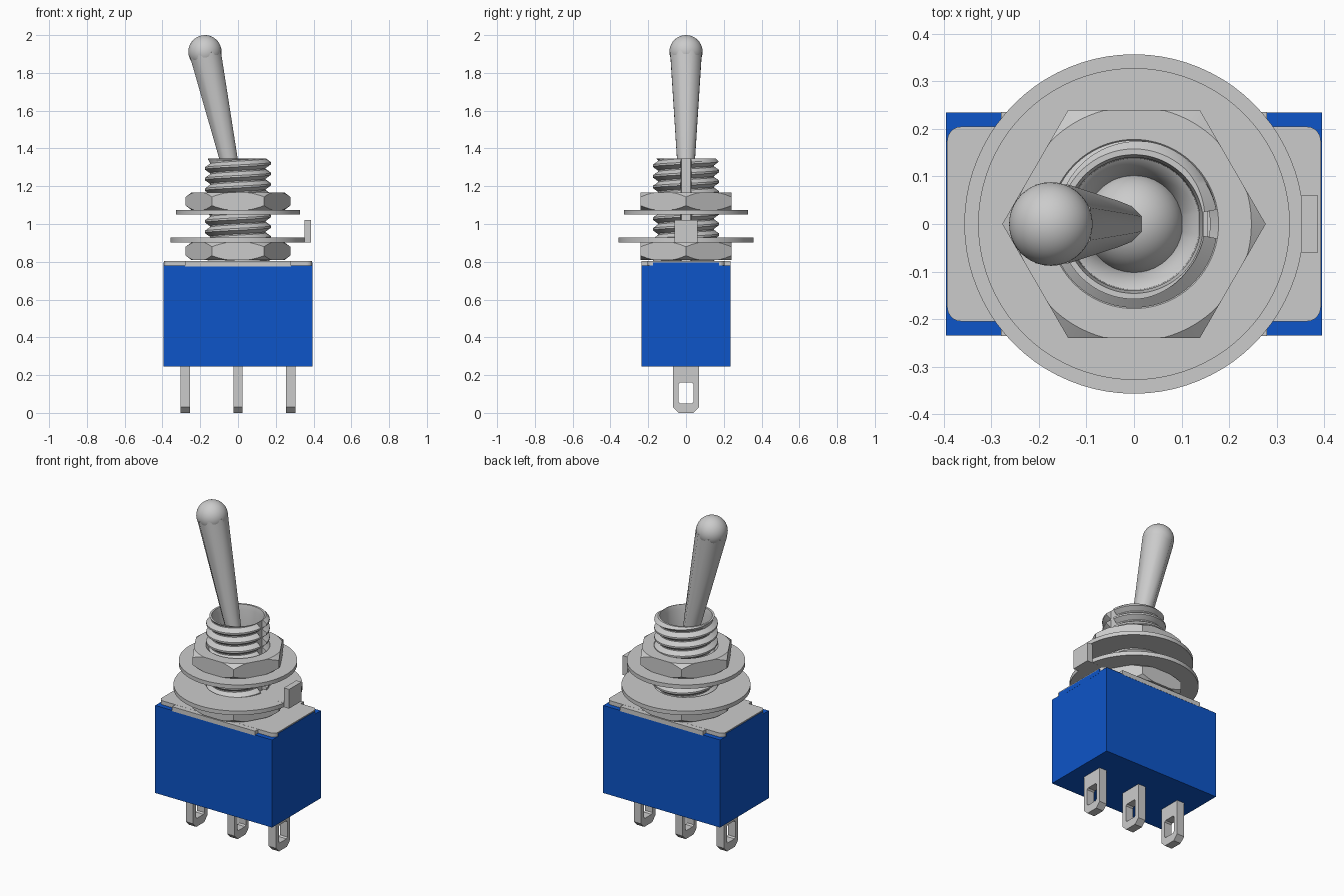
import bpy, bmesh
from math import pi, sin, cos, atan2, floor, radians
from mathutils import Matrix

if "Cube" in bpy.data.objects:
    bpy.data.objects.remove(bpy.data.objects["Cube"])


def finish(name, bm, smooth=None):
    bmesh.ops.remove_doubles(bm, verts=bm.verts, dist=1e-5)
    bmesh.ops.recalc_face_normals(bm, faces=bm.faces)
    me = bpy.data.meshes.new(name)
    bm.to_mesh(me)
    bm.free()
    ob = bpy.data.objects.new(name, me)
    bpy.context.collection.objects.link(ob)
    if smooth:
        bpy.ops.object.select_all(action='DESELECT')
        ob.select_set(True)
        bpy.context.view_layer.objects.active = ob
        bpy.ops.object.shade_smooth_by_angle(angle=radians(smooth))
    return ob


def grid(name, columns, wrap_rows=True, smooth=30, matrix=None):
    """Skin around z: each column is a list of (angle, radius, height)."""
    bm = bmesh.new()
    vs = [[bm.verts.new((r * cos(a), r * sin(a), z)) for a, r, z in col] for col in columns]
    n, m = len(vs), len(vs[0])
    for i in range(n):
        for j in range(m if wrap_rows else m - 1):
            k, l = (i + 1) % n, (j + 1) % m
            bm.faces.new((vs[i][j], vs[k][j], vs[k][l], vs[i][l]))
    bmesh.ops.dissolve_degenerate(bm, dist=1e-6, edges=bm.edges)
    if matrix:
        bm.transform(matrix)
    return finish(name, bm, smooth)


def lathe(name, profile, n=64, wrap=True, smooth=30, matrix=None, turn=0):
    cols = [[(2 * pi * i / n + turn, r, z) for r, z in profile] for i in range(n)]
    return grid(name, cols, wrap, smooth, matrix)


def box(name, x0, x1, y0, y1, z0, z1, corner=0):
    bm = bmesh.new()
    bmesh.ops.create_cube(bm, size=1)
    for v in bm.verts:
        v.co = (x1 if v.co.x > 0 else x0, y1 if v.co.y > 0 else y0, z1 if v.co.z > 0 else z0)
    if corner:
        edges = [e for e in bm.edges if abs(e.verts[0].co.z - e.verts[1].co.z) > 1e-4]
        bmesh.ops.bevel(bm, geom=edges, offset=corner, segments=5, profile=0.5, affect='EDGES')
    return finish(name, bm)


# Blue housing with raised blocks at each end
blue = bpy.data.materials.new("blue_plastic")
blue.diffuse_color = (0.004, 0.09, 0.58, 1)
blue.use_nodes = True
blue.node_tree.nodes["Principled BSDF"].inputs["Base Color"].default_value = blue.diffuse_color
parts = [box("housing", -0.395, 0.395, -0.235, 0.235, 0.245, 0.78)]
for s, side in ((-1, "left"), (1, "right")):
    x = sorted((s * 0.3, s * 0.3955))
    parts.append(box(side + "_housing_lip", *x, -0.175, 0.175, 0.77, 0.797))
for p in parts:
    p.data.materials.append(blue)

# Metal cover plate with side flanges
box("cover_plate", -0.393, 0.393, -0.205, 0.205, 0.779, 0.804, 0.03)
box("cover_plate_flange", -0.28, 0.28, -0.236, 0.236, 0.776, 0.8035)


# Solder terminals: chamfered tab with a slot
def cut_rect(hw, z0, z1, c):
    return [(-hw, z0 + c), (-hw + c, z0), (hw - c, z0), (hw, z0 + c),
            (hw, z1 - c), (hw - c, z1), (-hw + c, z1), (-hw, z1 - c)]


for x, label in ((-0.28, "left"), (0, "middle"), (0.28, "right")):
    bm = bmesh.new()
    loops = [[bm.verts.new((x + dx, y, z)) for y, z in pts]
             for dx, pts in ((-0.025, cut_rect(0.068, 0, 0.3, 0.03)),
                             (0.025, cut_rect(0.068, 0, 0.3, 0.03)),
                             (0.025, cut_rect(0.04, 0.05, 0.16, 0.008)),
                             (-0.025, cut_rect(0.04, 0.05, 0.16, 0.008)))]
    for a in range(4):
        p, q = loops[a], loops[(a + 1) % 4]
        for i in range(8):
            bm.faces.new((p[i], p[(i + 1) % 8], q[(i + 1) % 8], q[i]))
    finish(label + "_terminal", bm)

# Threaded bushing with keyway on +x and a stepped bore
Z0, Z1, PITCH = 0.79, 1.347, 0.056
MINOR, MAJOR, KEY = 0.149, 0.176, 0.148


def thread_radius(a, z):
    p = (z - Z0) / PITCH - a / (2 * pi)
    p -= floor(p)
    t = min(1, max(0, (1 - abs(2 * p - 1) - 0.12) / 0.7))
    return min(MINOR + (MAJOR - MINOR) * t, 0.158 + (Z1 - z))


turns = int((Z1 - Z0) / PITCH) + 2


def bushing_column(a, in_key):
    col = [(a, 0.1, Z0)]
    for k in range(-1, turns):
        for f in (0.06, 0.41, 0.59, 0.94):
            z = min(Z1, max(Z0, Z0 + PITCH * (k + f + a / (2 * pi))))
            col.append((a, KEY if in_key else thread_radius(a, z), z))
    bore = ((0.146, Z1), (0.14, Z1 - 0.03), (0.138, 1.2), (0.125, 1.19), (0.1, 1.14))
    return col + [(a, r, z) for r, z in bore]


gap, N = 0.17, 72
cols = [bushing_column(gap + (2 * pi - 2 * gap) * i / N, False) for i in range(N + 1)]
cols = [bushing_column(gap, True)] + cols + [bushing_column(2 * pi - gap, True)]
grid("threaded_bushing", cols)


# Hexagon nuts with turned chamfers
def nut(name, z0, z1):
    cols = []
    for i in range(96):
        a = 2 * pi * i / 96
        R = 0.24 / cos(a % (pi / 3) - pi / 6)
        r = min(R, 0.247)
        d = (R - r) * 0.75
        cols.append([(a, 0.16, z0), (a, r, z0), (a, R, z0 + d),
                     (a, R, z1 - d), (a, r, z1), (a, 0.178, z1), (a, 0.16, z1 - 0.02)])
    grid(name, cols, smooth=20)


nut("lower_nut", 0.81, 0.902)
nut("upper_nut", 1.075, 1.166)


# Washers, the lower one with an upturned locating tab and an inner key
def washer(name, r, z0, z1):
    lathe(name, [(0.178, z0), (r, z0), (r, z1), (0.178, z1)], 80)


washer("upper_washer", 0.328, 1.05, 1.074)
washer("locating_washer", 0.357, 0.903, 0.928)
box("locating_tab", 0.352, 0.387, -0.06, 0.06, 0.9025, 1.02)
box("locating_tab_root", 0.3, 0.386, -0.06, 0.06, 0.9025, 0.9285)
box("washer_key", 0.155, 0.2, -0.026, 0.026, 0.904, 0.927)

# Tilted lever: pivot ball, eight-sided tapering shaft, round tip
length = 0.811
tilt = Matrix.Translation((0, 0, 1.12)) @ Matrix.Rotation(-atan2(0.175, 0.792), 4, 'Y')
lathe("lever_shaft", [(0, 0.05), (0.037, 0.05), (0.052, 0.235), (0.09, length - 0.01), (0, length)],
      8, False, 50, tilt, pi / 8)
for name, r, d in (("pivot_ball", 0.105, 0), ("lever_tip", 0.088, length)):
    arc = [(r * sin(pi * i / 20), d - r * cos(pi * i / 20)) for i in range(21)]
    lathe(name, arc, 40, False, 40, tilt)
